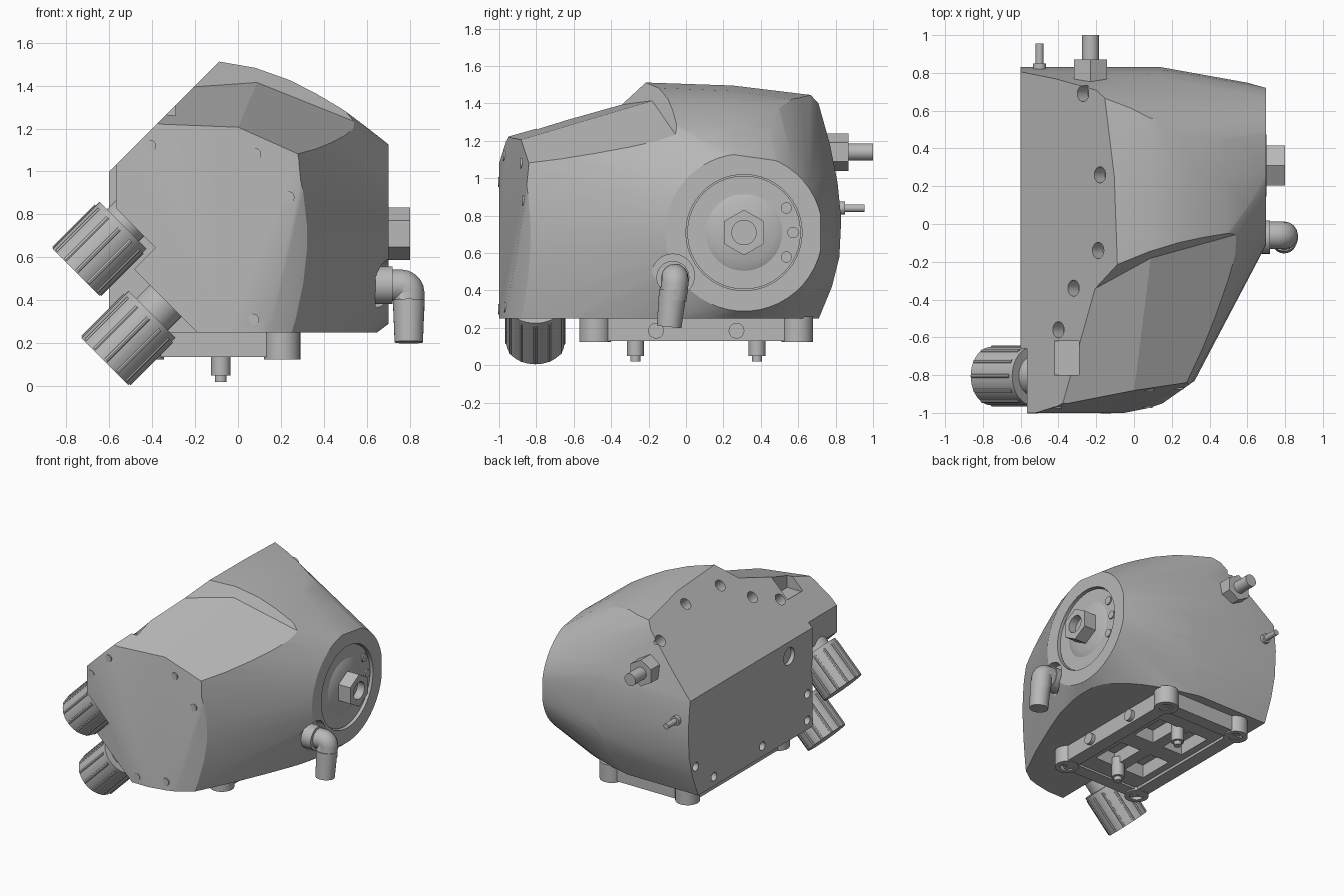
import bpy, bmesh, math
from mathutils import Vector as V

old = bpy.data.objects.get("Cube")
if old:
    bpy.data.objects.remove(old, do_unlink=True)


def material(name, value):
    m = bpy.data.materials.new(name)
    m.use_nodes = True
    m.diffuse_color = (value, value, value, 1)
    bsdf = next(n for n in m.node_tree.nodes if n.type == 'BSDF_PRINCIPLED')
    bsdf.inputs["Base Color"].default_value = m.diffuse_color
    return m


GREY = material("housing grey", 0.48)


def finish(bm, name, angle=30):
    bmesh.ops.recalc_face_normals(bm, faces=bm.faces)
    mesh = bpy.data.meshes.new(name)
    bm.to_mesh(mesh)
    bm.free()
    ob = bpy.data.objects.new(name, mesh)
    bpy.context.collection.objects.link(ob)
    mesh.materials.append(GREY)
    smooth(ob, angle)
    return ob


def activate(ob):
    bpy.ops.object.select_all(action='DESELECT')
    ob.select_set(True)
    bpy.context.view_layer.objects.active = ob


def smooth(ob, angle):
    activate(ob)
    bpy.ops.object.shade_smooth_by_angle(angle=math.radians(angle))


def solid(name, planes):
    """Convex block: a cube trimmed by (point, outward normal) planes."""
    bm = bmesh.new()
    bmesh.ops.create_cube(bm, size=6)
    for co, no in planes:
        geom = bm.verts[:] + bm.edges[:] + bm.faces[:]
        bmesh.ops.bisect_plane(bm, geom=geom, dist=1e-5, plane_co=co,
                               plane_no=V(no).normalized(), clear_outer=True)
        rim = [e for e in bm.edges if e.is_boundary]
        if rim:
            bmesh.ops.edgeloop_fill(bm, edges=rim)
    return finish(bm, name)


def profile(points, u, v):
    """Planes through the edges of a clockwise outline drawn on axes u, v."""
    out = []
    for (a, b), (c, d) in zip(points, points[1:]):
        out.append((u * a + v * b, u * (b - d) + v * (c - a)))
    return out


def add_rod(bm, p, q, r, sides=32, r2=None):
    p, q = V(p), V(q)
    turn = (q - p).to_track_quat('Z', 'Y').to_matrix().to_4x4()
    turn.translation = (p + q) / 2
    bmesh.ops.create_cone(bm, cap_ends=True, segments=sides, radius1=r,
                          radius2=r if r2 is None else r2, depth=(q - p).length, matrix=turn)


def rod(name, p, q, r, sides=32, r2=None):
    bm = bmesh.new()
    add_rod(bm, p, q, r, sides, r2)
    return finish(bm, name)


def box(name, lo, hi):
    bm = bmesh.new()
    bmesh.ops.create_cube(bm, size=1)
    for vert in bm.verts:
        vert.co = [a if c < 0 else b for a, b, c in zip(lo, hi, vert.co)]
    return finish(bm, name)


def carve(ob, cutter):
    mod = ob.modifiers.new("carve", 'BOOLEAN')
    mod.operation, mod.solver, mod.object = 'DIFFERENCE', 'EXACT', cutter
    activate(ob)
    bpy.ops.object.modifier_apply(modifier=mod.name)
    bpy.data.objects.remove(cutter, do_unlink=True)


X, Y, Z = V((1, 0, 0)), V((0, 1, 0)), V((0, 0, 1))
cy, cz = 0.31, 0.71  # centre of the round side flange

# Housing: intersected outlines
planes = profile([(0.7, 0.25), (-0.6, 0.25), (-0.6, 1.0), (-0.08, 1.52)], X, Z)
planes += profile([(0.7, 1.43), (0.77, 1.18), (0.81, 0.98), (0.83, 0.78), (0.82, 0.58),
                   (0.78, 0.42), (0.71, 0.25)], Y, Z)
planes += profile([(-1, 0.25), (-1, 1.13), (-0.95, 1.22)], Y, Z)
planes += profile([(-0.6, 0.83), (0.15, 0.83), (0.45, 0.79), (0.7, 0.72)], X, Y)
planes += profile([(0.7, 0.72), (0.7, -0.13), (0.35, -0.81), (0.15, -0.95), (0, -1)], X, Y)

# Domed top, dropping faster toward the rear
arc = [(-0.08, 1.51), (0.08, 1.485), (0.24, 1.43), (0.36, 1.37), (0.48, 1.3), (0.59, 1.225), (0.7, 1.145)]
for y, tilt, drop in [(-0.2, 0.04, 0), (0.25, 0.14, 0.018)]:
    for co, no in profile(arc, X, Z):
        planes.append((co + Y * y - Z * drop, no + Y * no.z * tilt))

# Sides flare away from the round flange seat; one lean every 30 degrees
lean = [0.18, 0.3, 0.55, 0.8, 1.45, 1.85, 1.9, 1.9, 1.7, 0.75, 0.4, 0.22, 0.18]
for i in range(48):
    a = i * math.pi / 24
    out = Y * math.cos(a) + Z * math.sin(a)
    step, part = divmod(i, 4)
    k = lean[step] + (lean[step + 1] - lean[step]) * part / 4
    planes.append((X * 0.7 + Y * cy + Z * cz + out * 0.42, X * k + out))

# Front cover face, leaning back
planes.append((V((-0.35, -0.95, 1.22)), V((0.2, -1, 0.113))))
body = solid("housing", planes)

# Sloping recess over the front of the dome, in two facets
crease = ((-0.2, -0.33, 1.41), (-0.881, 1.737, -1))
for facet in [((-0.35, -0.95, 1.22), (-0.1, 0.31, -1)), ((0, -0.9, 1.2), (-0.5, 0.36, -1))]:
    carve(body, solid("cutter", [facet, crease]))

# Stepped notch for the two plugs
front_only = ((0, -0.66, 0), (0, 1, 0))
carve(body, solid("cutter", [front_only, ((0, 0, 0.06), (1, 0, 1))]))
carve(body, solid("cutter", [front_only, ((0, 0, 0.26), (1, 0, 1)), ((0, 0, 1.03), (1, 0, -1)),
                             ((0, 0, 1.45), (-1, 0, 1))]))
carve(body, box("cutter", (-0.8, -1.2, 0), (-0.567, -0.66, 1.3)))

# Bolt holes in the slanted face, the flat side, and the elbow pocket
bm = bmesh.new()
slant = V((-1, 0, 1)).normalized()
for x, y in [(-0.27, 0.69), (-0.18, 0.26), (-0.19, -0.14), (-0.32, -0.34), (-0.4, -0.56)]:
    p = V((x, y, x + 1.6))
    add_rod(bm, p - slant * 0.08, p + slant * 0.1, 0.043, 20)
for y, z in [(0.74, 0.48), (0.52, 0.32), (-0.06, 0.33), (-0.6, 0.52), (-0.6, 0.32)]:
    add_rod(bm, (-0.7, y, z), (-0.54, y, z), 0.032, 20)
add_rod(bm, (-0.7, -0.38, 0.89), (-0.57, -0.38, 0.89), 0.065, 24)
add_rod(bm, (0.64, -0.07, 0.48), (0.9, -0.07, 0.48), 0.115, 32)
carve(body, finish(bm, "cutter"))
carve(body, box("cutter", (-0.42, -0.8, 1.17), (-0.29, -0.62, 1.5)))


# Round flange with screws and a hex socket
def side(name, x0, x1, r, sides=64, r2=None):
    return rod(name, (x0, cy, cz), (x1, cy, cz), r, sides, r2)


carve(body, side("cutter", 0.655, 0.8, 0.31))
smooth(body, 26)
side("flange_ring", 0.6, 0.68, 0.303)
side("flange_cone", 0.675, 0.702, 0.215, 64, 0.16)
nut = side("hex_socket", 0.68, 0.8, 0.122, 6)
carve(nut, side("cutter", 0.74, 0.9, 0.065, 32))
smooth(nut, 30)
for i in range(3):
    a = math.radians(-30 + 30 * i)
    y, z = cy + 0.262 * math.cos(a), cz + 0.262 * math.sin(a)
    rod("flange_screw", (0.66, y, z), (0.69, y, z), 0.03, 20)

# Elbow hose fitting
rod("elbow_collar", (0.62, -0.07, 0.47), (0.72, -0.07, 0.47), 0.088)
path = [V((0.7, -0.06, 0.47)), V((0.76, -0.06, 0.47))]
for i in range(1, 6):
    a = i * math.pi / 10
    path.append(V((0.76 + 0.035 * math.sin(a), -0.06, 0.435 + 0.035 * math.cos(a))))
path.append(V((0.795, -0.07, 0.35)))
curve = bpy.data.curves.new("elbow_pipe", 'CURVE')
curve.dimensions, curve.bevel_depth, curve.bevel_resolution = '3D', 0.073, 6
spline = curve.splines.new('POLY')
spline.points.add(len(path) - 1)
for point, p in zip(spline.points, path):
    point.co = (*p, 1)
curve.materials.append(GREY)
bpy.context.collection.objects.link(bpy.data.objects.new("elbow_pipe", curve))
rod("elbow_sleeve", (0.795, -0.07, 0.4), (0.795, -0.09, 0.205), 0.074, 32, 0.066)

# Rear fittings
rod("rear_hex", (-0.23, 0.72, 1.14), (-0.23, 0.87, 1.14), 0.1, 6)
rod("rear_pipe", (-0.23, 0.86, 1.14), (-0.23, 1.0, 1.14), 0.046)
rod("rear_nipple_base", (-0.5, 0.78, 0.84), (-0.5, 0.85, 0.84), 0.035)
rod("rear_nipple", (-0.5, 0.84, 0.84), (-0.5, 0.955, 0.84), 0.021)

# Ribbed plugs on the front corner
axis = V((1, 0, 1)).normalized()
across = V((1, 0, -1)).normalized()
for n, centre in (("upper", V((-0.645, -0.805, 0.64))), ("lower", V((-0.51, -0.805, 0.225)))):
    bm = bmesh.new()
    add_rod(bm, centre - axis * 0.155, centre + axis * 0.155, 0.155, 40)
    for i in range(12):
        a = i * math.pi / 6
        p = centre + (across * math.cos(a) + Y * math.sin(a)) * 0.15
        add_rod(bm, p - axis * 0.15, p + axis * 0.13, 0.012, 8)
    finish(bm, n + "_plug")
    rod(n + "_plug_neck", centre + axis * 0.13, centre + axis * 0.3, 0.105)

# Front cover screws
for x, z in [(-0.41, 1.12), (0.08, 1.08), (0.235, 0.88), (-0.535, 0.98), (-0.15, 0.3), (0.07, 0.31)]:
    y = max(-1, -0.95 + 0.2 * (x + 0.35) + 0.113 * (z - 1.22))
    rod("cover_screw", (x, y + 0.03, z), (x, y - 0.004, z), 0.028, 20)

# Mounting base: windowed panel, side rails, corner lugs and pins
panel = box("base_panel", (-0.45, -0.5, 0.15), (0.22, 0.6, 0.255))
for sx in (-1, 1):
    for sy in (-1, 1):
        x, y = -0.11 + 0.13 * sx, 0.06 + 0.21 * sy
        carve(panel, box("cutter", (x - 0.085, y - 0.14, 0.1), (x + 0.085, y + 0.14, 0.3)))
smooth(panel, 30)
for x in (-0.43, 0.205):
    box("base_rail", (x - 0.05, -0.48, 0.13), (x + 0.05, 0.6, 0.25))
    for y in (-0.485, 0.595):
        lug = rod("base_lug", (x, y, 0.125), (x, y, 0.26), 0.085)
        carve(lug, rod("cutter", (x, y, 0.1), (x, y, 0.16), 0.05))
        smooth(lug, 30)
        rod("lug_screw", (x, y, 0.14), (x, y, 0.2), 0.035, 6)
for y in (-0.48, 0.59):
    box("base_cross_bar", (-0.43, y - 0.05, 0.135), (0.2, y + 0.05, 0.25))
for y in (-0.16, 0.27):
    rod("base_side_screw", (0.2, y, 0.185), (0.285, y, 0.185), 0.042, 24)
for y in (-0.27, 0.38):
    rod("locating_pin_collar", (-0.08, y, 0.05), (-0.08, y, 0.2), 0.045)
    rod("locating_pin", (-0.08, y, 0.02), (-0.08, y, 0.2), 0.027)
